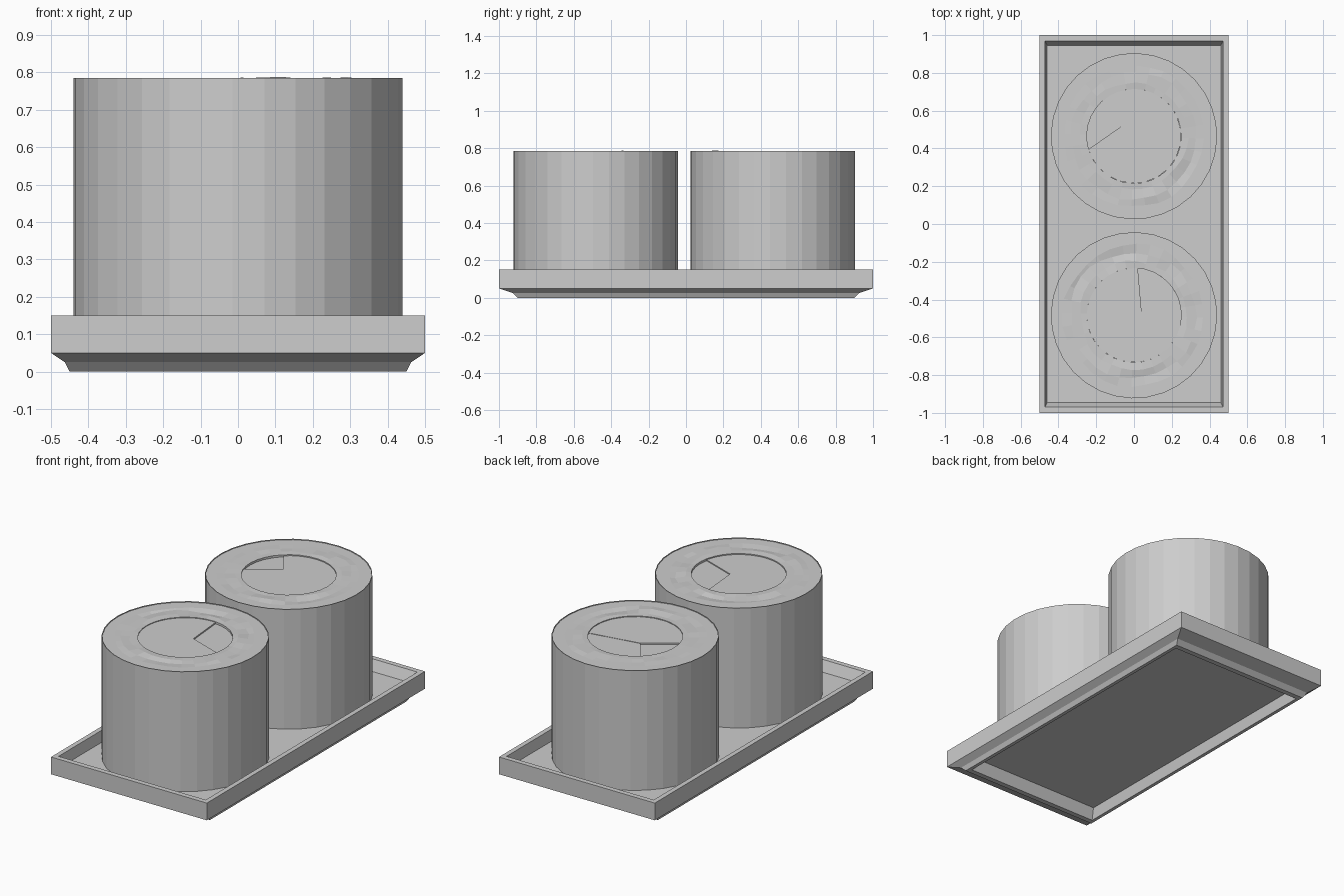
import bpy, bmesh, random
from math import sin, cos, pi, radians, hypot

cube = bpy.data.objects.get("Cube")
if cube:
    bpy.data.objects.remove(cube)

# One plain grey for everything
grey = bpy.data.materials.new("plain_grey")
grey.use_nodes = True
grey.diffuse_color = (0.61, 0.61, 0.61, 1)
grey.node_tree.nodes["Principled BSDF"].inputs["Base Color"].default_value = (0.61, 0.61, 0.61, 1)

SIDES = 32
TURN = radians(-2)
RADIUS = 0.44
TOP = 0.785
FLOOR = 0.09
LID = 0.781
INNER = 0.25


def finish(bm, name, location=(0, 0, 0)):
    mesh = bpy.data.meshes.new(name)
    bm.to_mesh(mesh)
    bm.free()
    mesh.materials.append(grey)
    obj = bpy.data.objects.new(name, mesh)
    obj.location = location
    bpy.context.collection.objects.link(obj)
    return obj


def bridge(bm, loops):
    for a, b in zip(loops, loops[1:]):
        n = len(a)
        for i in range(n):
            j = (i + 1) % n
            bm.faces.new((a[i], a[j], b[j], b[i]))


def circle(bm, r, z):
    angles = [TURN + 2 * pi * i / SIDES for i in range(SIDES)]
    return [bm.verts.new((r * cos(a), r * sin(a), z)) for a in angles]


# Tray: rectangular rings from the underside recess, round the outside, to the floor
def build_tray():
    rings = [(0.415, 0.84, 0.06), (0.43, 0.87, 0.0), (0.45, 0.9, 0.0), (0.463, 0.925, 0.025),
             (0.5, 1.0, 0.05), (0.5, 1.0, 0.15), (0.472, 0.97, 0.15), (0.46, 0.945, FLOOR)]
    bm = bmesh.new()
    loops = [[bm.verts.new((sx * x, sy * y, z)) for sx, sy in ((-1, -1), (1, -1), (1, 1), (-1, 1))]
             for x, y, z in rings]
    bridge(bm, loops)
    bm.faces.new(loops[0][::-1])
    bm.faces.new(loops[-1])
    bmesh.ops.recalc_face_normals(bm, faces=bm.faces)
    finish(bm, "tray")


# Drum wall with a thin raised rim
def build_drum(name, y):
    bm = bmesh.new()
    loops = [circle(bm, RADIUS, FLOOR), circle(bm, RADIUS, TOP),
             circle(bm, RADIUS - 0.004, TOP), circle(bm, RADIUS - 0.004, 0.76)]
    bridge(bm, loops)
    bm.faces.new(loops[0][::-1])
    finish(bm, name, (0, y, 0))


# Random values round a ring, blended with their neighbours
def soft_noise(rng, amount):
    raw = [rng.uniform(-amount, amount) for _ in range(SIDES)]
    return [(raw[i - 1] + 2 * raw[i] + raw[(i + 1) % SIDES]) / 4 for i in range(SIDES)]


# Gently uneven crust around the drum top
def build_crust(name, y, seed):
    rng = random.Random(seed)
    bm = bmesh.new()
    loops = [circle(bm, RADIUS - 0.003, LID)]
    for r, wobble, bump in ((0.375, 0.04, 0), (0.335, 0.05, 0.009), (0.285, 0.05, 0.007)):
        loop = circle(bm, r, LID)
        for v, shift, rise in zip(loop, soft_noise(rng, wobble), soft_noise(rng, bump)):
            v.co.x *= 1 + shift
            v.co.y *= 1 + shift
            v.co.z += rise
        loops.append(loop)
    loops.append(circle(bm, INNER, LID))
    loops.append(circle(bm, INNER, 0.765))
    bridge(bm, loops)
    finish(bm, name, (0, y, 0))


# Sunken centre disc split into three stepped pieces meeting at a point
def build_centre(name, y, centre, arms, heights):
    cx, cy = centre
    for k, height in enumerate(heights):
        start = arms[k]
        end = arms[(k + 1) % 3] + (360 if k == 2 else 0)
        bm = bmesh.new()
        outline = [centre]
        for i in range(13):
            a = radians(start + (end - start) * i / 12)
            dx, dy = cos(a), sin(a)
            along = cx * dx + cy * dy
            reach = -along + (along * along + INNER ** 2 - hypot(cx, cy) ** 2) ** 0.5
            outline.append((cx + dx * reach, cy + dy * reach))
        face = bm.faces.new([bm.verts.new((px, py, 0.76)) for px, py in outline])
        out = bmesh.ops.extrude_face_region(bm, geom=[face])
        for v in out["geom"]:
            if isinstance(v, bmesh.types.BMVert):
                v.co.z = height
        bmesh.ops.recalc_face_normals(bm, faces=bm.faces)
        finish(bm, f"{name}_{k + 1}", (0, y, 0))


build_tray()
for label, y, seed, centre, arms, heights in (
        ("front", -0.483, 4, (0.04, 0.02), (-20, 95, 215), (0.769, 0.777, 0.775)),
        ("back", 0.465, 9, (-0.07, 0.05), (10, 125, 215), (0.775, 0.769, 0.777))):
    build_drum(label + "_drum", y)
    build_crust(label + "_crust", y, seed)
    build_centre(label + "_centre_piece", y, centre, arms, heights)
